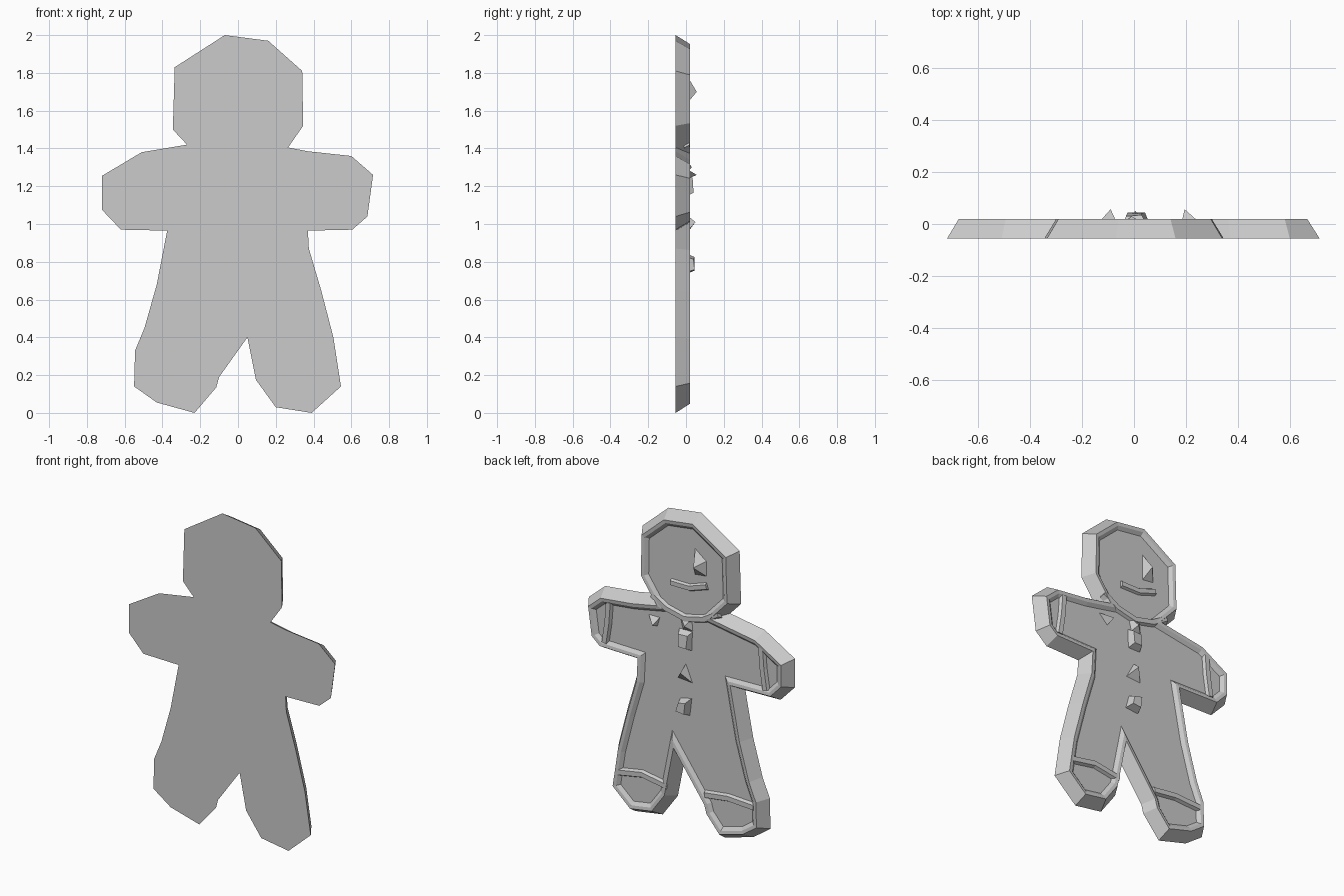
import bpy, bmesh
from mathutils import Vector

if "Cube" in bpy.data.objects:
    bpy.data.objects.remove(bpy.data.objects["Cube"])

BACK, CREST, FACE = -0.055, 0.02, 0.0


def finish(name, bm):
    bmesh.ops.recalc_face_normals(bm, faces=bm.faces[:])
    me = bpy.data.meshes.new(name)
    bm.to_mesh(me)
    bm.free()
    ob = bpy.data.objects.new(name, me)
    bpy.context.collection.objects.link(ob)
    return ob


def pyramid(name, base, peak):
    """Faceted drop: base outline in (x, z), peak in (x, y, z)."""
    bm = bmesh.new()
    b = [bm.verts.new((x, FACE - 0.01, z)) for x, z in base]
    p = bm.verts.new(peak)
    bm.faces.new(b)
    for i in range(len(b)):
        bm.faces.new((b[i], b[(i + 1) % len(b)], p))
    return finish(name, bm)


def chip(name, base, tops, scale=0.6):
    """Button: outline in (x, z) narrowing to a slightly tilted top."""
    bm = bmesh.new()
    cx = sum(p[0] for p in base) / len(base)
    cz = sum(p[1] for p in base) / len(base)
    a = [bm.verts.new((x, FACE - 0.01, z)) for x, z in base]
    t = [bm.verts.new((cx + (x - cx) * scale, h, cz + (z - cz) * scale))
         for (x, z), h in zip(base, tops)]
    n = len(a)
    bm.faces.new(a)
    bm.faces.new(t)
    for i in range(n):
        j = (i + 1) % n
        bm.faces.new((a[i], a[j], t[j], t[i]))
    return finish(name, bm)


def icing(name, path, width, height):
    """Piped strip with a trapezoid section following a path in (x, z)."""
    bm = bmesh.new()
    pts = [Vector(p) for p in path]
    rings = []
    for i, p in enumerate(pts):
        d = (pts[min(i + 1, len(pts) - 1)] - pts[max(i - 1, 0)]).normalized()
        side = Vector((-d.y, d.x)) * width / 2
        ring = []
        for s, y in ((-1, FACE - 0.01), (-0.5, height), (0.5, height), (1, FACE - 0.01)):
            q = p + side * s
            ring.append(bm.verts.new((q.x, y, q.y)))
        rings.append(ring)
    for r, s in zip(rings, rings[1:]):
        for k in range(4):
            m = (k + 1) % 4
            bm.faces.new((r[k], r[m], s[m], s[k]))
    bm.faces.new(rings[0])
    bm.faces.new(rings[-1])
    return finish(name, bm)


# Biscuit: outline, sloped edge, raised rim and recessed face
outline = [
    (-0.07, 2.0), (0.16, 1.97), (0.34, 1.81), (0.345, 1.52), (0.265, 1.405),
    (0.37, 1.385), (0.6, 1.36), (0.715, 1.26), (0.685, 1.04), (0.605, 0.97),
    (0.37, 0.965), (0.375, 0.87), (0.44, 0.65), (0.505, 0.4), (0.545, 0.14),
    (0.39, 0.0), (0.2, 0.03), (0.095, 0.175), (0.05, 0.4), (-0.1, 0.19),
    (-0.115, 0.135), (-0.23, 0.0), (-0.43, 0.055), (-0.55, 0.14),
    (-0.545, 0.33), (-0.495, 0.45), (-0.43, 0.68), (-0.375, 0.965),
    (-0.62, 0.97), (-0.72, 1.075), (-0.72, 1.255), (-0.51, 1.38),
    (-0.27, 1.42), (-0.345, 1.5), (-0.335, 1.83)]
bm = bmesh.new()
outer = [bm.verts.new((x, BACK, z)) for x, z in outline]
face = bm.faces.new(outer)
bm.normal_update()
for inset, y in ((0.045, CREST), (0.02, CREST - 0.003), (0.02, FACE)):
    bmesh.ops.inset_region(bm, faces=[face], thickness=inset,
                           use_even_offset=True, use_boundary=True)
    for v in face.verts:
        v.co.y = y
    bm.normal_update()
bm.faces.new(outer[::-1])
finish("biscuit", bm)

# Chin piping that separates head from body
icing("chin_icing", [(0.23, 1.43), (0.13, 1.37), (0, 1.34), (-0.13, 1.37), (-0.23, 1.43)],
      0.06, 0.018)

# Cuff piping on feet and hands
icing("foot_cuff_right", [(0.12, 0.25), (0.3, 0.28), (0.47, 0.25)], 0.06, 0.018)
icing("foot_cuff_left", [(-0.14, 0.27), (-0.3, 0.29), (-0.48, 0.28)], 0.06, 0.018)
for s, n in ((1, "right"), (-1, "left")):
    icing("hand_cuff_" + n, [(s * 0.56, 1.04), (s * 0.54, 1.17), (s * 0.53, 1.3)], 0.06, 0.018)

# Face details
pyramid("eye", [(-0.06, 1.81), (-0.15, 1.74), (-0.15, 1.63), (-0.06, 1.62)],
        (-0.09, 0.057, 1.7))
icing("mouth", [(0.10, 1.54), (-0.03, 1.54), (-0.15, 1.58)], 0.055, 0.015)

# Bow tie and chest drop
chip("bow_knot", [(-0.05, 1.27), (0.05, 1.27), (0.045, 1.14), (-0.045, 1.14)],
     (0.03, 0.035, 0.04, 0.04))
pyramid("bow_top", [(-0.05, 1.36), (0.06, 1.37), (0.03, 1.25), (-0.06, 1.26)],
        (-0.01, 0.03, 1.3))
pyramid("chest_drop", [(0.18, 1.3), (0.27, 1.3), (0.2, 1.23)], (0.195, 0.057, 1.26))

# Buttons
pyramid("upper_button", [(0, 1.06), (0.065, 0.94), (-0.055, 0.93)], (0.005, 0.05, 1.01))
chip("lower_button", [(-0.045, 0.85), (0.04, 0.83), (0.065, 0.74), (-0.03, 0.73)],
     (0.045, 0.04, 0.045, 0.045))
